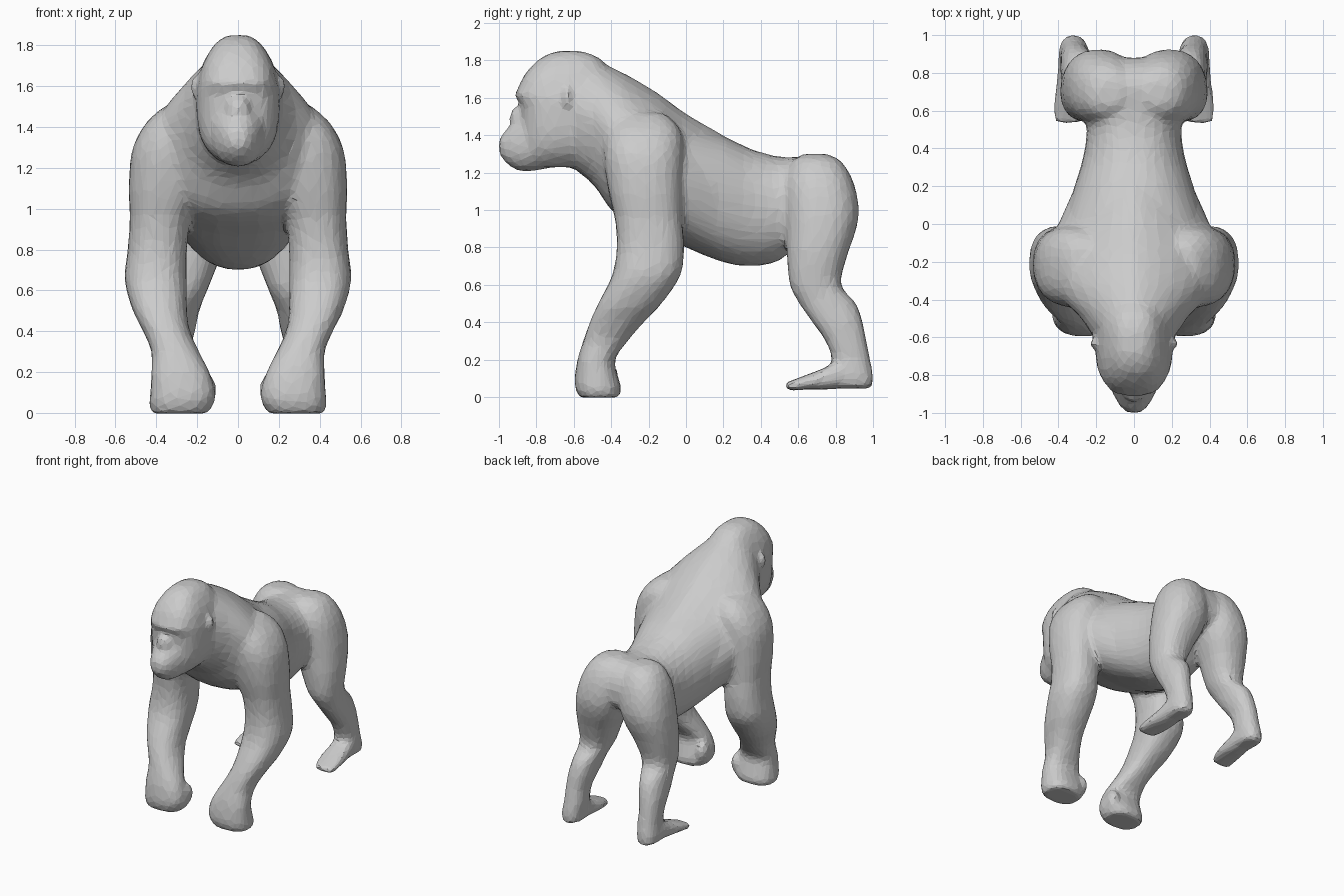
import bpy, bmesh
from math import sin, cos, tau, copysign
from mathutils import Matrix

bm = bmesh.new()


def spline(rows, steps=4):
    """Catmull-Rom interpolation of section rows."""
    out = []
    for i in range(len(rows) - 1):
        p0, p1, p2 = rows[max(i - 1, 0)], rows[i], rows[i + 1]
        p3 = rows[min(i + 2, len(rows) - 1)]
        for k in range(steps):
            t = k / steps
            out.append([b + 0.5 * t * ((c - a) + t * ((2 * a - 5 * b + 4 * c - d) + t * (3 * (b - c) + d - a)))
                        for a, b, c, d in zip(p0, p1, p2, p3)])
    return out + [rows[-1]]


def loft(axis, rows, power=2.2, side=1, upper=None, n=32):
    """Closed skin through sections (t, x0, x1, b0, b1) along z (b = y) or y (b = z)."""
    rings = []
    for t, x0, x1, b0, b1 in spline(rows):
        ring = []
        for i in range(n):
            c, s = cos(tau * i / n), sin(tau * i / n)
            p = upper if upper and s > 0 else power
            c = copysign(abs(c) ** (2 / p), c)
            s = copysign(abs(s) ** (2 / p), s)
            x = side * ((x0 + x1) / 2 + c * (x1 - x0) / 2)
            b = (b0 + b1) / 2 + s * (b1 - b0) / 2
            ring.append(bm.verts.new((x, b, t) if axis == 'z' else (x, t, b)))
        rings.append(ring)
    faces = [bm.faces.new((p[i], p[(i + 1) % n], q[(i + 1) % n], q[i]))
             for p, q in zip(rings, rings[1:]) for i in range(n)]
    faces += [bm.faces.new(rings[0]), bm.faces.new(rings[-1])]
    bmesh.ops.recalc_face_normals(bm, faces=faces)


def centred(rows):
    return [(t, -w, w, b0, b1) for t, w, b0, b1 in rows]


def blob(pos, size):
    m = Matrix.Translation(pos) @ Matrix.Diagonal((*size, 1))
    bmesh.ops.create_uvsphere(bm, u_segments=20, v_segments=12, radius=1, matrix=m)


# Chest and shoulders with a peaked back
loft('y', centred([
    (-.64, .19, 1.25, 1.84), (-.5, .28, 1.14, 1.81), (-.4, .375, 1.0, 1.765),
    (-.3, .43, .93, 1.715), (-.15, .44, .87, 1.625), (0, .40, .80, 1.515),
    (.2, .31, .72, 1.40)]), 2.3, upper=1.6)

# Belly, back and rump
loft('y', centred([
    (-.1, .38, .86, 1.48), (0, .375, .80, 1.46), (.2, .315, .72, 1.395),
    (.35, .27, .70, 1.325), (.5, .25, .73, 1.285), (.62, .27, .84, 1.285),
    (.75, .25, .92, 1.29), (.84, .18, .97, 1.22), (.88, .10, 1.02, 1.13)]))

# Skull
loft('z', centred([
    (1.85, .05, -.69, -.56), (1.81, .11, -.78, -.46), (1.72, .168, -.865, -.4),
    (1.62, .195, -.905, -.4), (1.55, .205, -.885, -.4), (1.4, .197, -.88, -.42),
    (1.3, .16, -.88, -.48), (1.23, .09, -.87, -.55)]), 2.7)

# Muzzle, nose and brow
loft('y', centred([
    (-1.0, .035, 1.30, 1.38), (-.97, .07, 1.26, 1.42), (-.92, .10, 1.22, 1.47),
    (-.85, .13, 1.205, 1.52), (-.7, .16, 1.23, 1.55)]))
blob((0, -.895, 1.49), (.06, .05, .065))
blob((0, -.85, 1.615), (.15, .065, .045))

arm = [
    (1.52, .20, .33, -.34, -.12), (1.47, .16, .40, -.39, -.06), (1.4, .12, .465, -.43, -.02),
    (1.28, .11, .52, -.44, -.01), (1.1, .16, .535, -.415, -.015), (.95, .23, .53, -.38, -.02),
    (.8, .25, .54, -.37, -.01), (.65, .25, .555, -.395, -.03), (.5, .25, .515, -.47, -.13),
    (.4, .235, .465, -.515, -.225), (.3, .19, .425, -.55, -.31), (.2, .14, .425, -.58, -.38),
    (.1, .11, .43, -.595, -.36), (.04, .12, .435, -.59, -.345), (-.003, .15, .42, -.57, -.36)]

leg = [
    (1.30, .06, .18, .63, .75), (1.26, .02, .26, .57, .83), (1.15, -.01, .33, .53, .895),
    (1.0, .0, .37, .53, .925), (.88, .03, .385, .535, .905), (.75, .09, .39, .54, .86),
    (.6, .15, .38, .555, .83), (.5, .19, .38, .605, .91), (.4, .21, .39, .675, .945),
    (.3, .235, .39, .745, .965), (.2, .235, .39, .78, .985), (.12, .24, .40, .77, 1.0),
    (.05, .25, .395, .79, 1.0)]

foot = [
    (.98, .26, .38, .045, .15), (.85, .24, .40, .045, .20), (.75, .24, .41, .04, .16),
    (.65, .24, .425, .04, .12), (.57, .26, .43, .035, .09), (.53, .29, .41, .035, .08)]

for side in (-1, 1):
    loft('z', arm, 2.4, side)
    loft('z', leg, 2.3, side)
    loft('y', foot, 2.6, side)
    # Thumb and ear
    blob((side * .15, -.42, .11), (.045, .06, .08))
    blob((side * .20, -.635, 1.6), (.04, .025, .055))

mesh = bpy.data.meshes.new("ape_body")
bm.to_mesh(mesh)
bm.free()
body = bpy.data.objects.new("ape_body", mesh)
bpy.context.collection.objects.link(body)

# Fuse the parts into one skin, soften the joins, then facet it
fuse = body.modifiers.new("fuse", 'REMESH')
fuse.mode = 'VOXEL'
fuse.voxel_size = .016
soften = body.modifiers.new("soften", 'SMOOTH')
soften.factor = .5
soften.iterations = 12
facet = body.modifiers.new("facet", 'DECIMATE')
facet.ratio = .08
